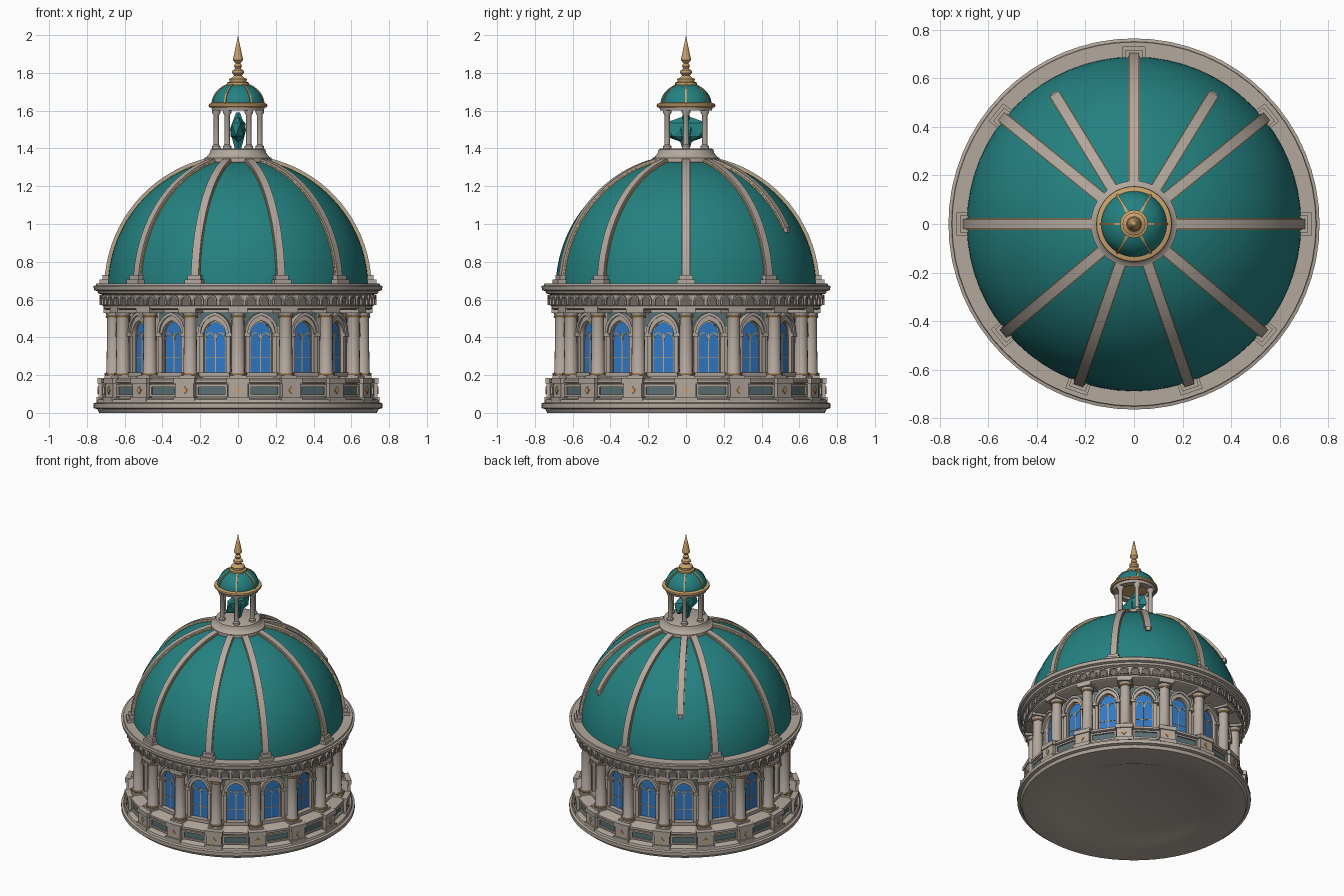
import bpy
import bmesh
from math import pi, sin, cos, radians, sqrt, acos
from mathutils import Matrix, Vector

if "Cube" in bpy.data.objects:
    bpy.data.objects.remove(bpy.data.objects["Cube"], do_unlink=True)


def material(name, rgb):
    m = bpy.data.materials.new(name)
    m.use_nodes = True
    m.diffuse_color = (*rgb, 1)
    node = next(n for n in m.node_tree.nodes if n.type == 'BSDF_PRINCIPLED')
    node.inputs["Base Color"].default_value = (*rgb, 1)
    node.inputs["Roughness"].default_value = 0.7
    return m


STONE = material("warm stone", (0.45, 0.39, 0.34))
TEAL = material("teal copper", (0.018, 0.22, 0.22))
BLUE = material("blue glass", (0.03, 0.19, 0.56))
GOLD = material("pale gold", (0.58, 0.36, 0.15))
SLATE = material("slate panel", (0.10, 0.16, 0.17))
SHADE = material("dark stone", (0.16, 0.14, 0.125))

BAYS = 16
STEP = 2 * pi / BAYS
COLUMN_ANGLES = [i * STEP for i in range(BAYS)]
WINDOW_ANGLES = [(i + 0.5) * STEP for i in range(BAYS)]
made = []


def finish(bm, name, mat, angles=(0,)):
    """Repeat the part around the z axis and make it an object."""
    source = list(bm.verts) + list(bm.edges) + list(bm.faces)
    for a in angles[1:]:
        copy = bmesh.ops.duplicate(bm, geom=source)["geom"]
        verts = [g for g in copy if isinstance(g, bmesh.types.BMVert)]
        bmesh.ops.rotate(bm, verts=verts, matrix=Matrix.Rotation(a, 3, 'Z'))
    first = [g for g in source if isinstance(g, bmesh.types.BMVert)]
    bmesh.ops.rotate(bm, verts=first, matrix=Matrix.Rotation(angles[0], 3, 'Z'))
    bmesh.ops.recalc_face_normals(bm, faces=bm.faces)
    mesh = bpy.data.meshes.new(name)
    bm.to_mesh(mesh)
    bm.free()
    mesh.materials.append(mat)
    ob = bpy.data.objects.new(name, mesh)
    bpy.context.collection.objects.link(ob)
    made.append(ob)
    return ob


def lathe(name, profile, mat, steps=64, offset=0, angles=(0,)):
    """Turn (radius, height) points about a vertical axis at x = offset."""
    bm = bmesh.new()
    vs = [bm.verts.new((r, 0, z)) for r, z in profile]
    es = [bm.edges.new(p) for p in zip(vs, vs[1:])]
    bmesh.ops.spin(bm, geom=vs + es, cent=(0, 0, 0), axis=(0, 0, 1), angle=2 * pi, steps=steps)
    bmesh.ops.remove_doubles(bm, verts=bm.verts, dist=1e-4)
    bmesh.ops.translate(bm, verts=bm.verts, vec=(offset, 0, 0))
    return finish(bm, name, mat, angles)


def prism(bm, polys, x0, x1):
    """Extrude (y, z) outlines outward from x0 to x1."""
    faces = [bm.faces.new([bm.verts.new((x0, y, z)) for y, z in p]) for p in polys]
    verts = list({v for f in faces for v in f.verts})
    bmesh.ops.remove_doubles(bm, verts=verts, dist=1e-5)
    out = bmesh.ops.extrude_face_region(bm, geom=faces)["geom"]
    moved = [g for g in out if isinstance(g, bmesh.types.BMVert)]
    bmesh.ops.translate(bm, verts=moved, vec=(x1 - x0, 0, 0))


def rect(y, z0, z1, w):
    return [(y - w, z0), (y + w, z0), (y + w, z1), (y - w, z1)]


def arch(w, z0, spring, n=6, point=1.25, y=0):
    """Pointed arch outline; point = 1 gives a round arch."""
    R = w * point
    top = acos((R - w) / R)
    right = [(w - R + R * cos(top * i / n), spring + R * sin(top * i / n)) for i in range(n + 1)]
    left = [(-a, b) for a, b in reversed(right[:-1])]
    return [(y + a, b) for a, b in [(w, z0)] + right + left + [(-w, z0)]]


def band(inner, outer):
    """Quads filling the gap between two matching outlines."""
    pairs = list(zip(inner, outer))
    return [[a[0], a[1], b[1], b[0]] for a, b in zip(pairs, pairs[1:])]


def panels(name, mat, angles, *layers):
    bm = bmesh.new()
    for polys, x0, x1 in layers:
        prism(bm, polys, x0, x1)
    return finish(bm, name, mat, angles)


# Stepped base and parapet
lathe("base_plinth", [(0, 0.012), (0.5, 0.012), (0.53, 0), (0.735, 0), (0.745, 0.02), (0.765, 0.025),
                      (0.765, 0.05), (0.75, 0.055), (0.745, 0.07), (0.72, 0.08), (0, 0.08)], STONE)
lathe("parapet", [(0, 0.07), (0.715, 0.07), (0.715, 0.155), (0.735, 0.16), (0.735, 0.175),
                  (0.715, 0.185), (0, 0.185)], STONE, BAYS)
panels("parapet_panel", SLATE, WINDOW_ANGLES, ([rect(0, 0.098, 0.138, 0.073)], 0.70, 0.706))
panels("parapet_panel_frame", STONE, WINDOW_ANGLES,
       (band(rect(0, 0.098, 0.138, 0.073) + [(-0.073, 0.098)],
             rect(0, 0.086, 0.15, 0.085) + [(-0.085, 0.086)]), 0.70, 0.716))
panels("column_pedestal", STONE, COLUMN_ANGLES,
       ([rect(0, 0.06, 0.16, 0.052)], 0.62, 0.738), ([rect(0, 0.06, 0.085, 0.06)], 0.62, 0.748),
       ([rect(0, 0.155, 0.185, 0.06)], 0.6, 0.745), ([rect(0, 0.18, 0.198, 0.046)], 0.6, 0.707))
panels("pedestal_ornament", GOLD, COLUMN_ANGLES,
       ([[(0, 0.1), (0.016, 0.12), (0, 0.14), (-0.016, 0.12)]], 0.736, 0.744))

# Drum wall with arched windows
lathe("drum_wall", [(0, 0.17), (0.614, 0.17), (0.614, 0.56), (0, 0.56)], STONE, BAYS)
WALL = 0.614 * cos(STEP / 2)
panels("spandrel_panel", SLATE, WINDOW_ANGLES, ([rect(0, 0.455, 0.535, 0.1)], WALL - 0.004, WALL + 0.003))
pane = arch(0.06, 0.21, 0.415)
panels("window_glass", BLUE, WINDOW_ANGLES, ([pane], WALL - 0.002, WALL + 0.006))
panels("window_frame", STONE, WINDOW_ANGLES,
       (band(pane, arch(0.083, 0.19, 0.415)), WALL - 0.005, WALL + 0.03),
       (band(arch(0.074, 0.42, 0.425), arch(0.088, 0.42, 0.425)), WALL - 0.005, WALL + 0.04),
       ([rect(0, 0.19, 0.213, 0.09)], WALL - 0.005, WALL + 0.04),
       ([rect(-0.078, 0.405, 0.422, 0.018), rect(0.078, 0.405, 0.422, 0.018)], WALL - 0.005, WALL + 0.04))
panels("window_tracery", GOLD, WINDOW_ANGLES,
       (band(arch(0.055, 0.213, 0.415), pane), WALL, WALL + 0.009),
       ([rect(0, 0.21, 0.42, 0.0025)], WALL, WALL + 0.009),
       ([rect(0, 0.29, 0.294, 0.058)], WALL, WALL + 0.009),
       *[(band(arch(0.024, 0.385, 0.39, 4, 1.4, y), arch(0.028, 0.385, 0.39, 4, 1.4, y)), WALL, WALL + 0.009)
         for y in (-0.028, 0.028)])

# Ring of columns
lathe("column_shaft", [(0, 0.19), (0.044, 0.19), (0.044, 0.205), (0.036, 0.218), (0.033, 0.5),
                       (0.036, 0.515), (0.046, 0.54), (0.046, 0.56), (0, 0.56)],
      STONE, 16, 0.66, COLUMN_ANGLES)
for label, z, r in (("column_base_ring", 0.2, 0.046), ("column_capital_ring", 0.503, 0.039)):
    lathe(label, [(0.03, z), (r, z), (r + 0.002, z + 0.006), (r, z + 0.012), (0.03, z + 0.012), (0.03, z)],
          GOLD, 16, 0.66, COLUMN_ANGLES)
panels("column_abacus", STONE, COLUMN_ANGLES, ([rect(0, 0.53, 0.56, 0.05)], 0.6, 0.712))

# Entablature, arcade frieze and cornice
lathe("entablature", [(0, 0.545), (0.7, 0.545), (0.712, 0.552), (0.712, 0.565), (0.72, 0.568),
                      (0.72, 0.625), (0.74, 0.632), (0.745, 0.645), (0.762, 0.65), (0.765, 0.672),
                      (0.752, 0.675), (0.75, 0.684), (0, 0.684)], STONE)
FRIEZE = [i * 2 * pi / 64 for i in range(64)]
small = arch(0.021, 0.572, 0.594, 4, 1)
panels("frieze_niche", SHADE, FRIEZE, ([small], 0.715, 0.722))
panels("frieze_arch", STONE, FRIEZE, (band(small, arch(0.03, 0.572, 0.594, 4, 1)), 0.715, 0.732))

# Main dome
DOME_R, DOME_Z = 0.69, 0.66
lathe("main_dome", [(DOME_R * cos(pi / 2 * i / 20), DOME_Z + DOME_R * sin(pi / 2 * i / 20))
                    for i in range(21)], TEAL)


def rib(name, mat, angles, radius, cz, low, high, width, rise, n=18):
    """Sweep a rectangle up a meridian of a dome."""
    bm = bmesh.new()
    rows = []
    for i in range(n + 1):
        t = radians(low + (high - low) * i / n)
        rows.append([bm.verts.new(((radius + d) * cos(t), y, cz + (radius + d) * sin(t)))
                     for d, y in ((-0.01, -width), (rise, -width), (rise, width), (-0.01, width))])
    for a, b in zip(rows, rows[1:]):
        for k in range(4):
            bm.faces.new((a[k], a[k - 1], b[k - 1], b[k]))
    bm.faces.new(rows[0])
    bm.faces.new(rows[-1])
    return finish(bm, name, mat, angles)


LONG = [radians(a) for a in (0, 39, 90, 141, 180, 220, 251, 289, 320)]
SHORT = [radians(a) for a in (58.5, 121.5)]
for label, angles, low in (("long_rib", LONG, 2), ("short_rib", SHORT, 27)):
    rib(label, STONE, angles, DOME_R, DOME_Z, low, 77, 0.021, 0.018)
    rib(label + "_edging", GOLD, angles, DOME_R, DOME_Z, low, 77, 0.024, 0.007)
panels("short_rib_tip", STONE, SHORT, ([rect(0, 0.955, 0.985, 0.015)], 0.58, 0.636))
panels("rib_foot", STONE, LONG, ([rect(0, 0.68, 0.705, 0.047)], 0.65, 0.732),
       ([rect(0, 0.7, 0.73, 0.036)], 0.65, 0.718))

# Lantern
lathe("lantern_base", [(0, 1.3), (0.165, 1.31), (0.178, 1.33), (0.178, 1.35), (0.165, 1.356), (0.15, 1.375),
                       (0.145, 1.395), (0.135, 1.4), (0, 1.4)], STONE, 48)
SIX = [i * pi / 3 for i in range(6)]
lathe("lantern_column", [(0, 1.39), (0.022, 1.39), (0.022, 1.412), (0.015, 1.42), (0.014, 1.575),
                         (0.023, 1.59), (0.023, 1.61), (0, 1.61)], STONE, 12, 0.115, SIX)
lathe("lantern_ring", [(0.095, 1.6), (0.137, 1.6), (0.142, 1.622), (0.095, 1.622), (0.095, 1.6)], STONE, 48)
lathe("lantern_cornice", [(0, 1.618), (0.15, 1.618), (0.156, 1.625), (0.154, 1.636), (0.135, 1.642),
                          (0, 1.642)], GOLD, 48)
lathe("cupola", [(0.136 * cos(pi / 2 * i / 10), 1.632 + 0.115 * sin(pi / 2 * i / 10))
                 for i in range(11)], TEAL, 48)
cupola_rib = rib("cupola_rib", GOLD, SIX, 0.136, 0, 2, 75, 0.005, 0.005, 10)
cupola_rib.data.transform(Matrix.Translation((0, 0, 1.632)) @ Matrix.Diagonal((1, 1, 0.85, 1)))

# Faceted lantern core, wide from front to back
bm = bmesh.new()
bmesh.ops.create_icosphere(bm, subdivisions=1, radius=1,
                           matrix=Matrix.Translation((0, 0, 1.5)) @ Matrix.Diagonal((0.045, 0.135, 0.075, 1)))
bmesh.ops.create_cone(bm, cap_ends=True, segments=6, radius1=0.05, radius2=0.012, depth=0.09,
                      matrix=Matrix.Translation((0, 0, 1.545)))
bmesh.ops.create_cone(bm, cap_ends=True, segments=6, radius1=0.02, radius2=0.05, depth=0.1,
                      matrix=Matrix.Translation((0, 0, 1.45)))
finish(bm, "lantern_core", TEAL)

# Finial
lathe("finial", [(0, 1.735), (0.058, 1.735), (0.058, 1.748), (0.045, 1.753), (0.047, 1.768), (0.03, 1.775),
                 (0.02, 1.787), (0.032, 1.8), (0.03, 1.812), (0.014, 1.823), (0.022, 1.837), (0.012, 1.85),
                 (0.027, 1.868), (0.025, 1.88), (0.012, 1.94), (0, 2)], GOLD, 16)

# Smooth curved parts, keep hard edges
bpy.ops.object.select_all(action='DESELECT')
for ob in made:
    if ob.name != "lantern_core":
        ob.select_set(True)
bpy.context.view_layer.objects.active = made[0]
bpy.ops.object.shade_smooth_by_angle(angle=radians(32))
